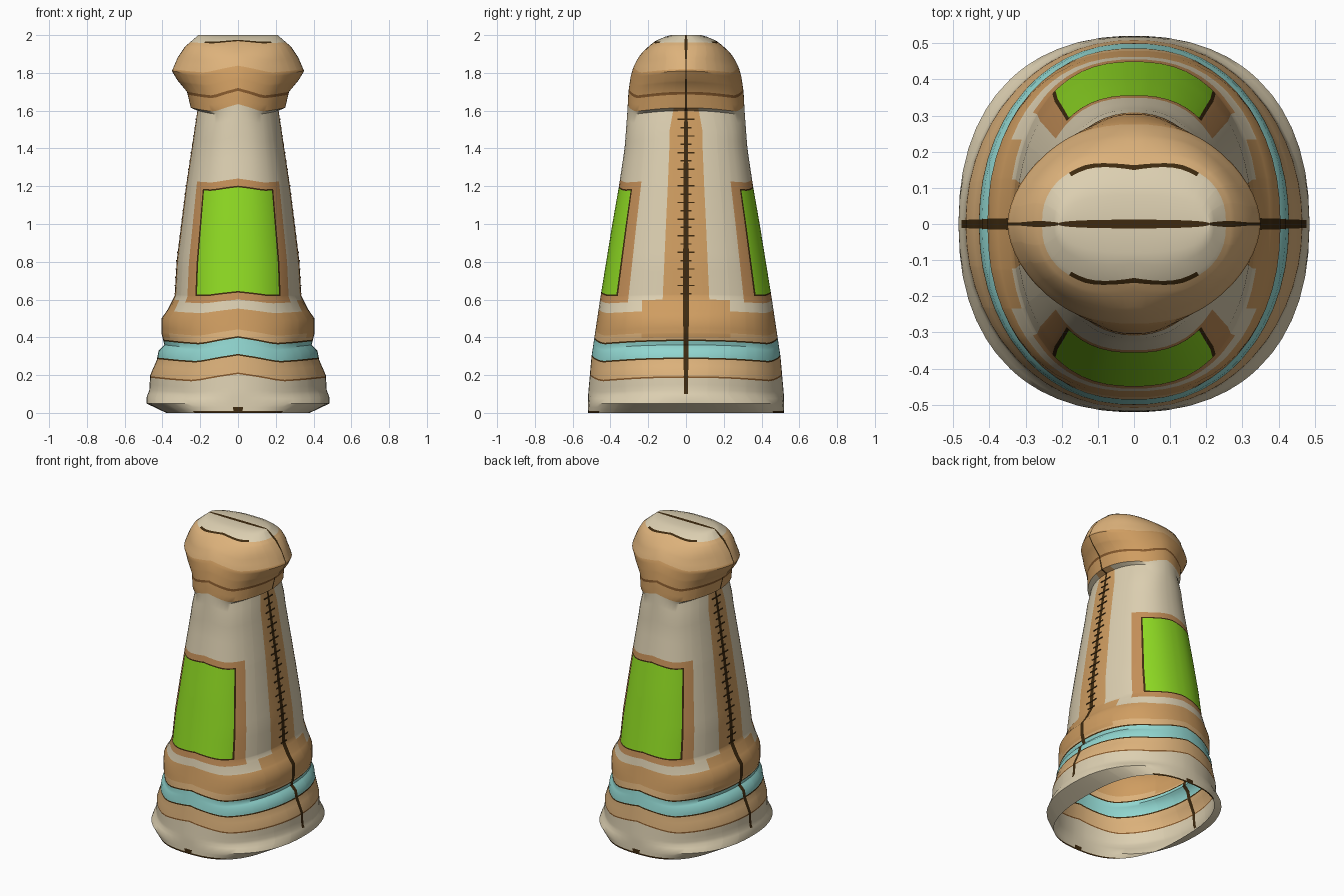
import bpy, bmesh, math

cube = bpy.data.objects.get("Cube")
if cube:
    bpy.data.objects.remove(cube, do_unlink=True)


# Materials, given as display colours and converted to linear
def linear(v):
    v /= 255
    return v / 12.92 if v <= 0.04045 else ((v + 0.055) / 1.055) ** 2.4


PALETTE = {
    "cream": (220, 207, 177),
    "light tan": (221, 178, 123),
    "orange tan": (207, 157, 97),
    "frame brown": (196, 143, 88),
    "umber": (135, 90, 45),
    "dark brown": (62, 42, 15),
    "pale blue": (145, 214, 208),
    "bright green": (142, 217, 35),
}
NAMES = list(PALETTE)
MATERIALS = []
for name, rgb in PALETTE.items():
    mat = bpy.data.materials.new(name)
    mat.use_nodes = True
    colour = (*[linear(v) for v in rgb], 1)
    mat.diffuse_color = colour
    shader = mat.node_tree.nodes["Principled BSDF"]
    shader.inputs["Base Color"].default_value = colour
    shader.inputs["Roughness"].default_value = 0.8
    MATERIALS.append(mat)


def interp(points, x):
    """Piecewise linear lookup in a list of (x, value) pairs."""
    if x <= points[0][0]:
        return points[0][1]
    for (x0, v0), (x1, v1) in zip(points, points[1:]):
        if x <= x1:
            return v0 + (v1 - v0) * (x - x0) / (x1 - x0)
    return points[-1][1]


# Half width and half depth by height, roundness of the section, band waviness
WIDTH = [(0, .38), (.05, .485), (.08, .485), (.12, .47), (.2, .465), (.28, .43),
         (.33, .42), (.36, .39), (.42, .405), (.5, .405), (.55, .37), (.62, .335),
         (.8, .325), (1.2, .275), (1.6, .215), (1.615, .25), (1.7, .27),
         (1.76, .32), (1.81, .35), (1.88, .32), (1.94, .28), (2, .21)]
DEPTH = [(0, .52), (.1, .518), (.3, .5), (.6, .455), (1, .39), (1.2, .355),
         (1.4, .325), (1.6, .31), (1.7, .305), (1.8, .29), (1.85, .27),
         (1.9, .24), (1.94, .2), (1.97, .16), (1.99, .115), (2, .08)]
ROUND = [(0, 2.6), (.1, 2), (.6, 2.3), (1.5, 2.3), (1.62, 2), (1.8, 1.8),
         (1.88, 1.9), (1.96, 2.5)]
RIPPLE = [(0, 0), (.05, 0), (.18, .02), (.4, .018), (.6, .01), (1.2, .01),
          (1.6, .02), (1.8, .02), (1.95, .008), (2, 0)]
WAVE = [(0, 1), (.25, .1), (.5, -1), (.75, -.6), (1, 0)]

# Horizontal bands: start height and colour
BANDS = [(0, "cream"), (.186, "umber"), (.194, "light tan"), (.285, "dark brown"),
         (.293, "pale blue"), (.38, "dark brown"), (.388, "light tan"),
         (.425, "orange tan"), (.54, "cream"), (1.615, "orange tan"),
         (1.685, "umber"), (1.7, "orange tan"), (1.82, "light tan"),
         (1.962, "cream")]
WINDOW, FRAME, PATCH, SEAM, SLIT = .65, .8, .9, .978, .9998
WINDOW_Z = (.635, 1.185)
FRAME_Z = (.59, 1.23)
LINE = .008


def face_colour(z, t):
    """Colour by height z and by t, the distance from the centre to the seam."""
    if t > SLIT and z > .1:
        return "dark brown"
    if z < .01 and t < .6 or z < .03 and t < .06:
        return "dark brown"
    if t > SEAM and .54 < z < 1.615 or t > PATCH and .4 < z < .6:
        return "orange tan"
    if FRAME_Z[0] < z < FRAME_Z[1] and t < FRAME:
        low, high = WINDOW_Z
        if low < z < high and t < WINDOW:
            return "bright green"
        if low - LINE < z < high + LINE and t < WINDOW + .025:
            return "dark brown"
        return "frame brown"
    if 1.962 < z < 1.97 and t < .7:
        return "dark brown"
    return [name for start, name in BANDS if start <= z][-1]


# Grid lines: heights follow profile and colour edges, columns follow the panels
heights = {z for z, _ in WIDTH + DEPTH + BANDS}
heights |= {.01, .03, .6, 1.97, *WINDOW_Z, *FRAME_Z}
heights |= {WINDOW_Z[0] - LINE, WINDOW_Z[1] + LINE}
heights |= {k / 20 for k in range(41)}
heights = sorted(heights)
columns = {math.sin(math.pi / 2 * k / 14) for k in range(15)}
columns |= {.06, .6, WINDOW, WINDOW + .025, FRAME, PATCH, SEAM, SLIT}
columns = sorted(columns)


def shell_point(z0, t, depth=None):
    z = z0 + interp(RIPPLE, z0) * interp(WAVE, t)
    n = interp(ROUND, z0)
    d = interp(DEPTH, z) if depth is None else depth
    return (t * interp(WIDTH, z0), -d * max(0, 1 - t ** n) ** (1 / n), z)


# Tower shell: one quarter, open below, mirrored to the other three
bm = bmesh.new()
rows = [(z, None) for z in heights] + [(2, .012), (2, 0)]
grid = [[bm.verts.new(shell_point(z, t, d)) for t in columns] for z, d in rows]
for r in range(len(rows) - 1):
    mid_z = (rows[r][0] + rows[r + 1][0]) / 2
    for c in range(len(columns) - 1):
        face = bm.faces.new((grid[r][c], grid[r][c + 1],
                             grid[r + 1][c + 1], grid[r + 1][c]))
        mid_t = (columns[c] + columns[c + 1]) / 2
        name = "dark brown" if rows[r][1] else face_colour(mid_z, mid_t)
        face.material_index = NAMES.index(name)
bmesh.ops.remove_doubles(bm, verts=bm.verts, dist=1e-5)
mesh = bpy.data.meshes.new("tower_shell")
bm.to_mesh(mesh)
bm.free()
for mat in MATERIALS:
    mesh.materials.append(mat)
shell = bpy.data.objects.new("tower_shell", mesh)
bpy.context.collection.objects.link(shell)
mirror = shell.modifiers.new("quarters", "MIRROR")
mirror.use_axis = (True, True, False)
mirror.merge_threshold = 1e-5

bpy.ops.object.select_all(action="DESELECT")
shell.select_set(True)
bpy.context.view_layer.objects.active = shell
bpy.ops.object.shade_smooth_by_angle(angle=math.radians(40))

# Seam stitches: thin plates up both sides
bm = bmesh.new()
for k in range(22):
    z = .63 + k * .044
    half = .045 if k % 2 else .03
    made = bmesh.ops.create_cube(bm, size=1)["verts"]
    bmesh.ops.scale(bm, vec=(.006, 2 * half, .007), verts=made)
    bmesh.ops.translate(bm, vec=(interp(WIDTH, z), 0, z), verts=made)
mesh = bpy.data.meshes.new("seam_stitches")
bm.to_mesh(mesh)
bm.free()
mesh.materials.append(MATERIALS[NAMES.index("dark brown")])
stitches = bpy.data.objects.new("seam_stitches", mesh)
bpy.context.collection.objects.link(stitches)
stitches.modifiers.new("other_side", "MIRROR")
